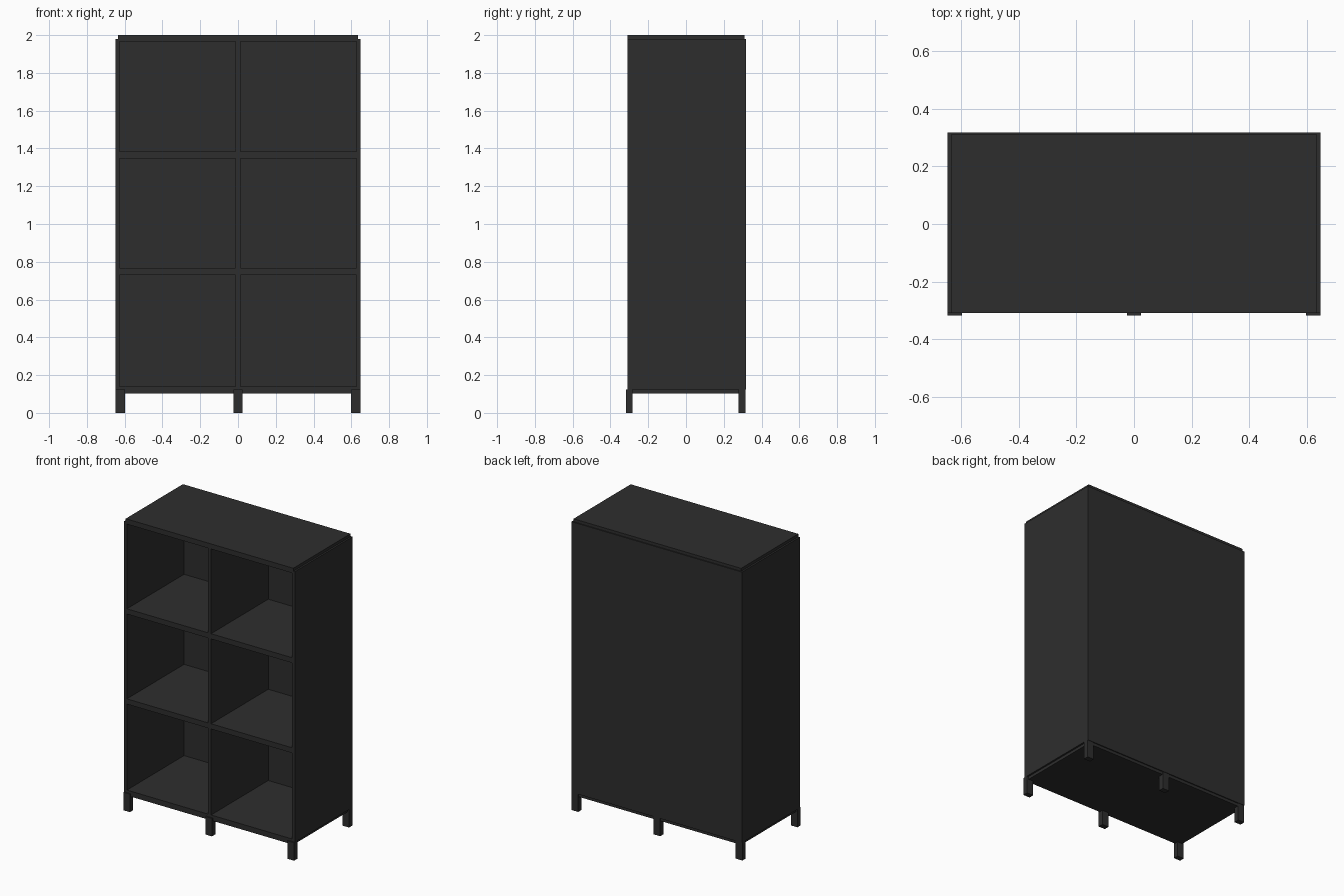
import bpy

if "Cube" in bpy.data.objects:
    bpy.data.objects.remove(bpy.data.objects["Cube"], do_unlink=True)

charcoal = bpy.data.materials.new("charcoal")
charcoal.use_nodes = True
COLOR = (0.027, 0.027, 0.027, 1)
charcoal.diffuse_color = COLOR
charcoal.node_tree.nodes["Principled BSDF"].inputs["Base Color"].default_value = COLOR


def box(name, x, y, z):
    """Axis-aligned board given by its (min, max) along each axis."""
    bpy.ops.mesh.primitive_cube_add(size=1)
    ob = bpy.context.object
    ob.name = name
    for v in ob.data.vertices:
        v.co = [r[0] if c < 0 else r[1] for c, r in zip(v.co, (x, y, z))]
    ob.data.materials.append(charcoal)
    return ob


W, INNER, TOP_W = 0.648, 0.627, 0.636
FRONT, BACK, REAR = -0.309, 0.311, 0.318
LOW, HIGH = 0.123, 1.98

# Carcass: top, bottom, sides and back
box("top_board", (-TOP_W, TOP_W), (FRONT, BACK), (1.965, 2.0))
box("bottom_board", (-TOP_W, TOP_W), (FRONT, BACK), (0.103, 0.14))
for side, s in (("left", 1), ("right", -1)):
    box(side + "_side_panel", sorted((s * INNER, s * W)), (FRONT, BACK), (LOW, HIGH))
box("back_panel", (-W, W), (BACK, REAR), (LOW, HIGH))

# Inner divider and shelves
box("centre_divider", (-0.012, 0.012), (FRONT, BACK), (0.14, 1.965))
for i, z in enumerate((0.748, 1.366)):
    for side, s in (("left", 1), ("right", -1)):
        box(f"{side}_shelf_{i + 1}", sorted((s * 0.012, s * INNER)),
            (FRONT, BACK), (z - 0.018, z + 0.018))

# Six square legs
for side, x in (("left", 0.623), ("middle", 0), ("right", -0.623)):
    box(f"front_{side}_leg", (x - 0.025, x + 0.025), (-0.318, -0.282), (0, LOW))
    box(f"back_{side}_leg", (x - 0.025, x + 0.025), (0.278, 0.315), (0, LOW))
